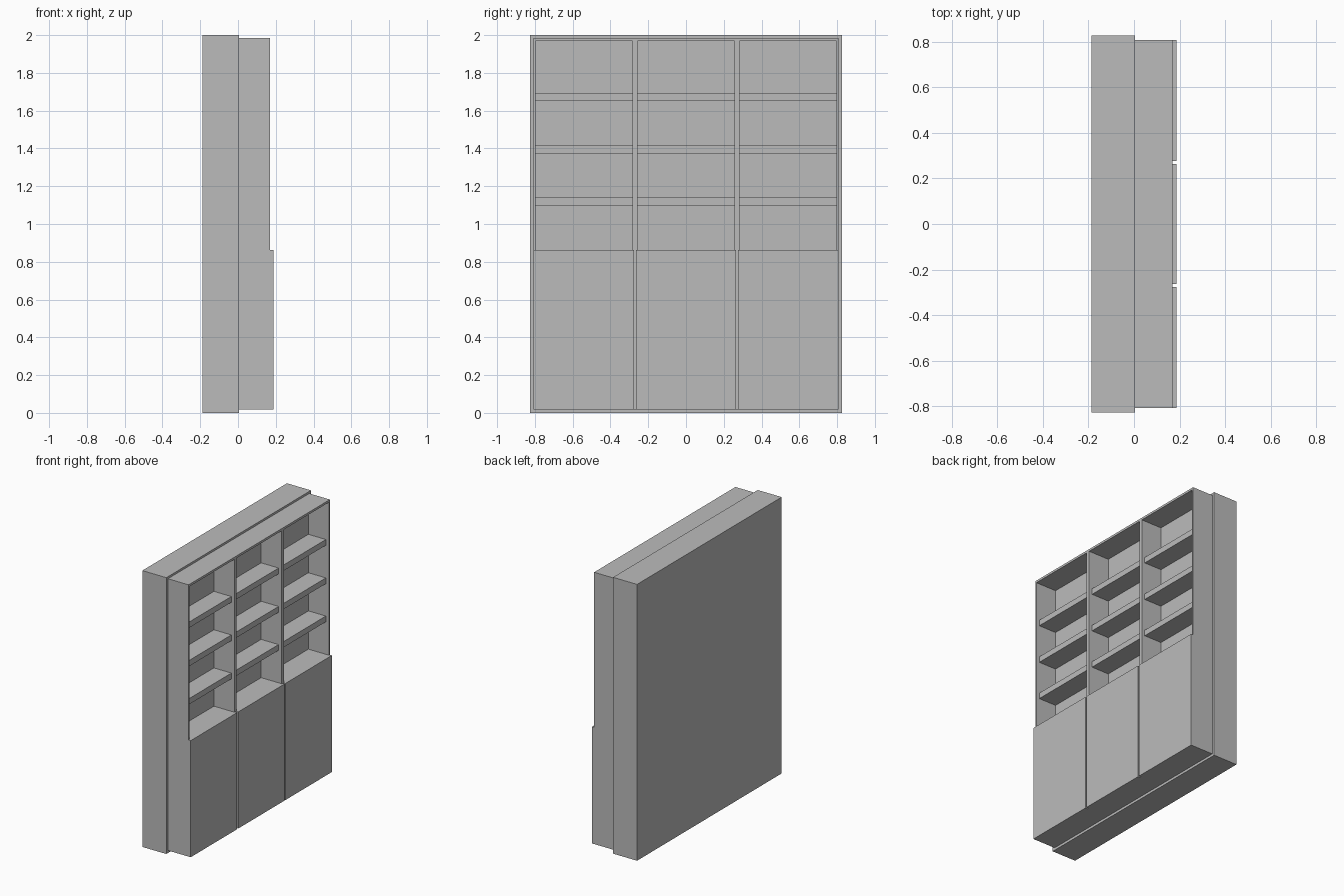
import bpy
import bmesh
from mathutils import Matrix, Vector

cube = bpy.data.objects.get("Cube")
if cube:
    bpy.data.objects.remove(cube, do_unlink=True)

grey = bpy.data.materials.new("plain grey")
grey.use_nodes = True
grey.diffuse_color = (0.5, 0.5, 0.5, 1)
bsdf = next(n for n in grey.node_tree.nodes if n.type == 'BSDF_PRINCIPLED')
bsdf.inputs["Base Color"].default_value = (0.5, 0.5, 0.5, 1)


def box(name, x, y, z):
    """Box spanning the given (min, max) range on each axis."""
    bm = bmesh.new()
    bmesh.ops.create_cube(bm, size=1)
    size = Vector((x[1] - x[0], y[1] - y[0], z[1] - z[0]))
    centre = Vector((sum(x), sum(y), sum(z))) / 2
    bm.transform(Matrix.Translation(centre) @ Matrix.Diagonal(size).to_4x4())
    mesh = bpy.data.meshes.new(name)
    bm.to_mesh(mesh)
    bm.free()
    mesh.materials.append(grey)
    obj = bpy.data.objects.new(name, mesh)
    bpy.context.scene.collection.objects.link(obj)
    return obj


# Main depths, width and heights of the cabinet
BACK, FRONT, DOOR_FRONT = 0.005, 0.17, 0.187
SHELF_FRONT = 0.145
HALF, SIDE = 0.808, 0.010
BOTTOM, DECK, TOP = 0.018, 0.862, 1.985
DIVIDER_Y, DIVIDER_HALF = 0.27, 0.0125
INNER = HALF - SIDE

# Thick wall slab behind the cabinet
box("wall_slab", (-0.187, BACK), (-0.827, 0.827), (0, 2))

# Cabinet case
for sign, label in ((-1, "right"), (1, "left")):
    y = sorted((sign * INNER, sign * HALF))
    box(f"side_panel_{label}", (BACK, FRONT), y, (BOTTOM, TOP))
    yc = sign * DIVIDER_Y
    box(f"divider_{label}", (BACK, FRONT),
        (yc - DIVIDER_HALF, yc + DIVIDER_HALF), (BOTTOM + 0.02, TOP - 0.016))
box("top_panel", (BACK, FRONT), (-INNER, INNER), (TOP - 0.016, TOP))
box("bottom_panel", (BACK, FRONT), (-INNER, INNER), (BOTTOM, BOTTOM + 0.02))

# Three bays, each with a deck, three set-back shelves and a door
bays = [(-INNER, -DIVIDER_Y - DIVIDER_HALF),
        (-DIVIDER_Y + DIVIDER_HALF, DIVIDER_Y - DIVIDER_HALF),
        (DIVIDER_Y + DIVIDER_HALF, INNER)]
GAP = 0.006
doors = [(-HALF, -DIVIDER_Y - GAP),
         (-DIVIDER_Y + GAP, DIVIDER_Y - GAP),
         (DIVIDER_Y + GAP, HALF)]
for i, (bay, door) in enumerate(zip(bays, doors), 1):
    box(f"deck_{i}", (BACK, FRONT), bay, (DECK - 0.04, DECK))
    for j, z in enumerate((1.097, 1.373, 1.651), 1):
        box(f"shelf_{i}_{j}", (BACK, SHELF_FRONT), bay, (z, z + 0.042))
    box(f"door_{i}", (FRONT, DOOR_FRONT), door, (BOTTOM, DECK))
